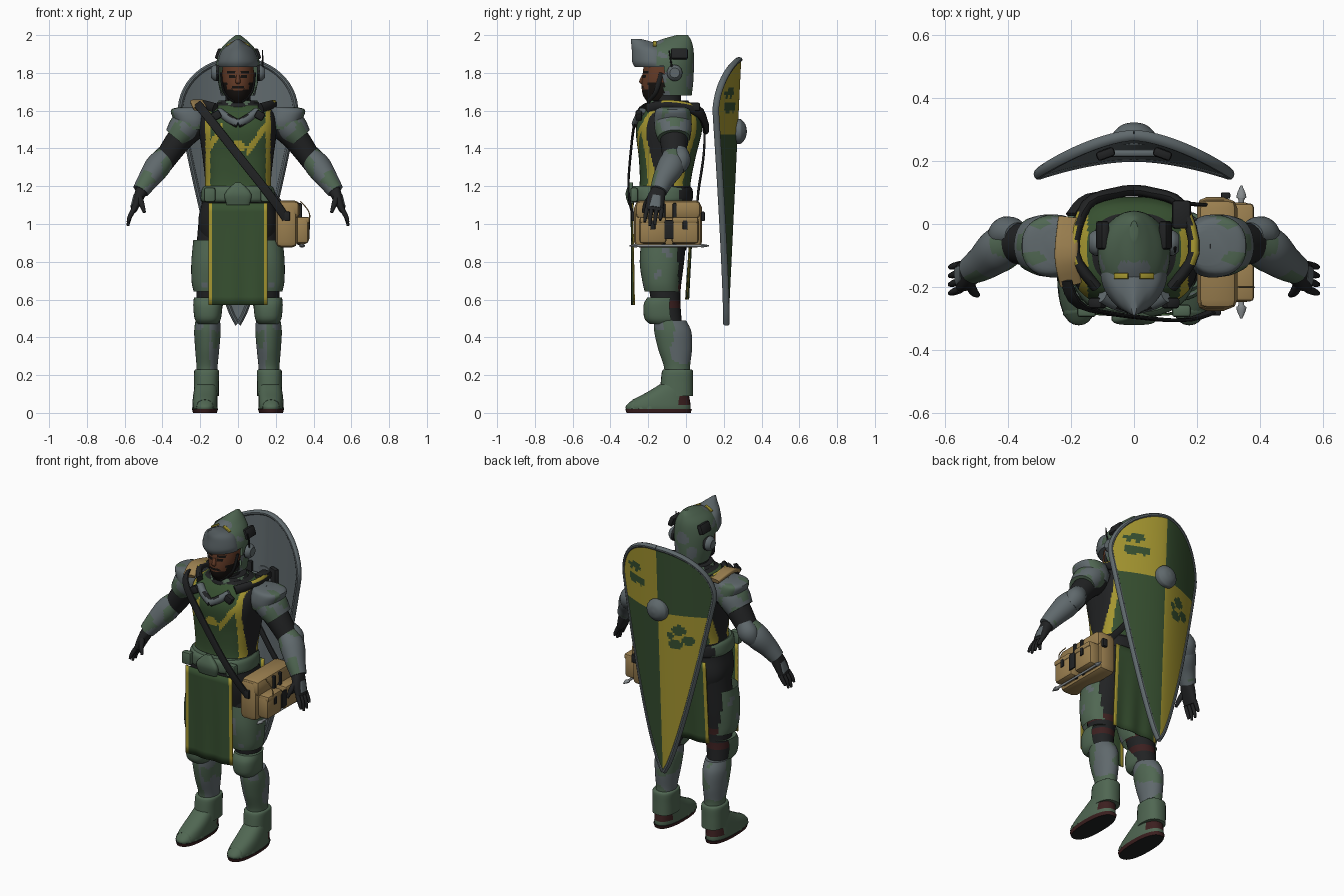
import bpy
import bmesh
import math
from mathutils import Vector, noise

if "Cube" in bpy.data.objects:
    bpy.data.objects.remove(bpy.data.objects["Cube"], do_unlink=True)

# Flat colours
COLOURS = {
    "armour_green": (.08, .135, .085), "steel_grey": (.115, .14, .15),
    "cloth_green": (.038, .08, .03), "cloth_yellow": (.38, .31, .03),
    "black_fabric": (.015, .016, .017), "tan_canvas": (.33, .215, .08),
    "skin": (.125, .043, .02), "dark_red": (.045, .014, .014),
    "beard_black": (.008, .006, .005), "light_steel": (.25, .27, .28)}
MATS = {}
for colour_name, rgb in COLOURS.items():
    m = bpy.data.materials.new(colour_name)
    m.use_nodes = True
    m.diffuse_color = (*rgb, 1)
    m.node_tree.nodes["Principled BSDF"].inputs["Base Color"].default_value = (*rgb, 1)
    MATS[colour_name] = m
CAMO = ["armour_green", "steel_grey"]


def make(name, bm, mats, rule=None, keep=None, angle=40):
    """Turn a bmesh into a shaded object, colouring faces by a rule."""
    bmesh.ops.recalc_face_normals(bm, faces=bm.faces)
    bm.normal_update()
    if keep:
        bad = [f for f in bm.faces if not keep(f.calc_center_median())]
        bmesh.ops.delete(bm, geom=bad, context="FACES")
    if rule:
        for f in bm.faces:
            f.material_index = rule(f.calc_center_median(), f.normal)
    me = bpy.data.meshes.new(name)
    bm.to_mesh(me)
    bm.free()
    for mat in ([mats] if isinstance(mats, str) else mats):
        me.materials.append(MATS[mat])
    me.shade_smooth()
    me.set_sharp_from_angle(angle=math.radians(angle))
    ob = bpy.data.objects.new(name, me)
    bpy.context.scene.collection.objects.link(ob)
    return ob


def smooth_path(rings, k):
    """Catmull-Rom interpolation through ring tuples."""
    out = []
    for i in range(len(rings) - 1):
        a, b = rings[max(i - 1, 0)], rings[i]
        c, d = rings[i + 1], rings[min(i + 2, len(rings) - 1)]
        for j in range(k):
            t = j / k
            out.append([.5 * (2 * q + (r - p) * t + (2 * p - 5 * q + 4 * r - s) * t * t
                        + (3 * q - p - 3 * r + s) * t ** 3) for p, q, r, s in zip(a, b, c, d)])
    return out + [list(rings[-1])]


def sweep(name, rings, mats, rule=None, keep=None, n=24, p=2, k=4, flat=False, ref=(0, 1, 0), both=False):
    """Loft superellipse rings (x, y, z, rx, ry), level or along the path."""
    for side, s in ((("left_", 1), ("right_", -1)) if both else (("", 1),)):
        path = smooth_path(rings, k)
        pts = [Vector((s * r[0], r[1], r[2])) for r in path]
        bm = bmesh.new()
        loops = []
        for i, r in enumerate(path):
            u, v = Vector((1, 0, 0)), Vector((0, 1, 0))
            if not flat:
                t = (pts[min(i + 1, len(pts) - 1)] - pts[max(i - 1, 0)]).normalized()
                u = t.cross(Vector(ref)).normalized()
                v = u.cross(t)
            loop = []
            for j in range(n):
                a = math.tau * j / n
                ca, sa = math.cos(a), math.sin(a)
                x = math.copysign(abs(ca) ** (2 / p), ca) * max(r[3], .002)
                y = math.copysign(abs(sa) ** (2 / p), sa) * max(r[4], .002)
                loop.append(bm.verts.new(pts[i] + u * x + v * y))
            loops.append(loop)
        for lo, hi in zip(loops, loops[1:]):
            for j in range(n):
                bm.faces.new((lo[j], lo[(j + 1) % n], hi[(j + 1) % n], hi[j]))
        bm.faces.new(loops[0])
        bm.faces.new(loops[-1])
        make(side + name, bm, mats, rule, keep)


def box(name, centre, size, mat, bevel=.01, rot=(0, 0, 0)):
    bm = bmesh.new()
    bmesh.ops.create_cube(bm, size=1)
    bmesh.ops.scale(bm, vec=size, verts=bm.verts)
    bmesh.ops.bevel(bm, geom=bm.edges, offset=bevel, segments=2, profile=.5, affect="EDGES")
    ob = make(name, bm, mat)
    ob.location, ob.rotation_euler = centre, rot


def sheet(name, rows, mats, rule=None, thick=0):
    """Grid surface from rows of points."""
    bm = bmesh.new()
    vs = [[bm.verts.new(q) for q in row] for row in rows]
    for a, b in zip(vs, vs[1:]):
        for j in range(len(a) - 1):
            bm.faces.new((a[j], b[j], b[j + 1], a[j + 1]))
    ob = make(name, bm, mats, rule)
    if thick:
        mod = ob.modifiers.new("thickness", "SOLIDIFY")
        mod.thickness, mod.offset = thick, 0


# Camouflage: mostly green or mostly grey
def blotch(c):
    return noise.noise(Vector((abs(c.x), c.y, c.z)) * 11)


def green_camo(c, n):
    return int(blotch(c) > .3)


def grey_camo(c, n):
    return int(blotch(c) < .18)


# Torso with painted surcoat
def surcoat(c, n):
    ax = abs(c.x)
    if ax > .172 or not 1.2 < c.z < 1.63:
        return 0
    inner = .045 if c.x > 0 else .08
    stripe = abs(c.z - 1.38 - (ax - .045) * 1.35) < .024
    if c.x < 0:
        stripe = abs(c.z - 1.41 - (.15 - ax) * 1.5) < .028
    patch = (c.x / .045) ** 2 + ((c.z - 1.41) / .025) ** 2 < 1
    return 2 if ax > .147 or (c.y < -.1 and ((stripe and ax > inner) or patch)) else 1


sweep("torso", [(0, -.11, .86, .17, .11), (0, -.11, 1, .21, .14), (0, -.12, 1.12, .19, .14),
                (0, -.11, 1.22, .175, .135), (0, -.1, 1.35, .187, .15), (0, -.09, 1.5, .205, .175),
                (0, -.08, 1.59, .19, .15), (0, -.08, 1.64, .11, .1)],
      ["black_fabric", "cloth_green", "cloth_yellow"], surcoat, n=128, p=2.7, k=12, flat=True)
sweep("belt", [(0, -.13, 1.115, .185, .15), (0, -.13, 1.13, .198, .165),
               (0, -.13, 1.18, .193, .165), (0, -.13, 1.2, .18, .15)],
      ["armour_green", "black_fabric"], lambda c, n: int(c.y > -.03), n=48, p=2.4, flat=True)
sweep("buckle", [(0, -.29, 1.1, .06, .015), (0, -.3, 1.16, .07, .02), (0, -.29, 1.22, .015, .01)],
      "armour_green", p=3, flat=True)
for s, side in ((1, "left"), (-1, "right")):
    box(f"{side}_belt_pouch", (s * .15, -.275, 1.155), (.06, .04, .075), "armour_green")

# Hanging cloth panels, front and back
for name, top, bottom, low, bend in (("front_skirt", -.29, -.285, .57, .3), ("back_skirt", .04, .01, .6, -.3)):
    rows = []
    for i in range(13):
        t = i / 12
        rows.append([(x / 102, top + (bottom - top) * t + bend * (x / 100) ** 2
                      + .004 * math.sin(x * .5) * t, 1.11 + (low - 1.11) * t) for x in range(-16, 17)])
    sheet(name, rows, ["cloth_green", "cloth_yellow"], lambda c, n: int(abs(c.x) > .135), .006)

# Legs
sweep("thigh_trouser", [(.11, -.1, 1, .1, .11), (.125, -.11, .8, .1, .1),
                        (.145, -.11, .62, .075, .08), (.16, -.09, .46, .06, .07)],
      ["black_fabric", "dark_red"], lambda c, n: int(.64 < c.z < .68 or .55 < c.z < .59), k=14, flat=True, both=True)
sweep("thigh_plate", [(.13, -.125, .93, .105, .11), (.13, -.13, .8, .117, .115),
                      (.14, -.13, .69, .105, .1), (.145, -.125, .63, .085, .09)],
      CAMO, green_camo, lambda c: (c.y < -.07 or (abs(c.x) > .18 and c.y < -.04)) and .64 < c.z < .92,
      n=40, k=6, p=2.3, flat=True, both=True)
sweep("knee_guard", [(.16, -.12, .61, .073, .085), (.16, -.13, .57, .077, .095),
                     (.16, -.125, .5, .07, .095), (.16, -.12, .47, .05, .07)],
      "armour_green", None, lambda c: c.y < -.09, n=32, p=2.4, flat=True, both=True)
sweep("shin_guard", [(.16, -.085, .49, .065, .085), (.162, -.07, .43, .07, .098),
                     (.163, -.058, .34, .064, .09), (.164, -.048, .25, .056, .07), (.166, -.045, .2, .055, .07)],
      CAMO, lambda c, n: green_camo(c, n) if n.y < -.3 and abs(c.x) > .15 else grey_camo(c, n),
      n=40, k=8, flat=True, both=True)
sweep("ankle_cuff", [(.167, -.05, .09, .066, .088), (.167, -.048, .16, .066, .086),
                     (.166, -.045, .22, .066, .082), (.166, -.045, .23, .055, .07)],
      "armour_green", p=2.5, flat=True, both=True)
sweep("boot", [(.175, -.145, .012, .064, .168), (.175, -.147, .035, .067, .172), (.174, -.13, .07, .066, .15),
               (.172, -.095, .11, .063, .11), (.17, -.06, .15, .058, .08)],
      ["armour_green", "dark_red"], lambda c, n: int(c.y > -.04 and .045 < c.z < .09),
      n=32, p=2.4, flat=True, both=True)
sweep("boot_sole", [(.175, -.145, 0, .063, .17), (.175, -.145, .02, .069, .176)],
      ["black_fabric", "dark_red"], lambda c, n: int(abs(n.z) < .7), n=32, p=2.4, flat=True, both=True)
for i, (y, h, w) in enumerate(((-.275, .05, .046), (-.235, .068, .057), (-.19, .084, .063))):
    arch = [(.175 - w * math.cos(a * math.pi / 6), y + .01 * math.sin(a * math.pi / 6),
             .02 + h * math.sin(a * math.pi / 6) ** .7, .005, .018) for a in range(7)]
    sweep(f"boot_band_{i}", arch, "armour_green", n=8, k=2, both=True)

# Arms
sweep("upper_arm", [(.19, -.07, 1.56, .08, .085), (.3, -.065, 1.46, .07, .075),
                    (.4, -.06, 1.32, .056, .06)], "black_fabric", both=True)
sweep("shoulder_cap", [(.23, -.07, 1.62, .06, .06), (.262, -.07, 1.605, .092, .09),
                       (.25, -.07, 1.55, .09, .1), (.245, -.07, 1.5, .075, .09)],
      CAMO, grey_camo, n=32, k=5, p=2.3, flat=True, both=True)
sweep("shoulder_guard", [(.24, -.07, 1.555, .085, .098), (.285, -.068, 1.505, .086, .098),
                         (.325, -.065, 1.455, .07, .085)], CAMO, lambda c, n: int(blotch(c) > .05),
      n=32, k=5, both=True)
sweep("elbow_pad", [(.37, -.035, 1.39, .045, .04), (.4, -.03, 1.34, .06, .055), (.425, -.05, 1.295, .045, .045)],
      "steel_grey", both=True)
sweep("forearm_guard", [(.375, -.06, 1.365, .055, .06), (.425, -.08, 1.305, .068, .072),
                        (.475, -.12, 1.235, .056, .058), (.515, -.145, 1.175, .045, .046)],
      CAMO, grey_camo, n=32, k=6, both=True)
sweep("palm", [(.505, -.14, 1.19, .034, .036), (.53, -.16, 1.13, .026, .048), (.553, -.17, 1.07, .016, .046)],
      "black_fabric", p=2.6, both=True)
sweep("hand_plate", [(.54, -.155, 1.15, .014, .024), (.56, -.165, 1.09, .01, .03)],
      "steel_grey", p=3, both=True)
for i, tip in enumerate((1.01, .99, .995, 1.02)):
    y = -.207 + .026 * i
    sweep(f"finger_{i}", [(.55, y, 1.08, .013, .012), (.572, y * 1.04, 1.04, .012, .011),
                          (.583, y * 1.06, tip, .007, .007)], "black_fabric", n=10, both=True)
sweep("thumb", [(.52, -.19, 1.14, .016, .016), (.508, -.215, 1.1, .014, .014),
                (.495, -.225, 1.06, .008, .008)], "black_fabric", n=10, both=True)


# Head and face
def face(c, n):
    ax = abs(c.x)
    mouth = ax < .024 and 1.706 < c.z < 1.718
    brow = .012 < ax < .06 and 1.795 < c.z < 1.812
    eye = .018 < ax < .048 and 1.775 < c.z < 1.788
    moustache = ax < .035 and 1.718 < c.z < 1.728
    return int(brow or eye or moustache or (not mouth and (c.z < 1.712 or (ax > .058 and c.z < 1.75))))


sweep("head", [(0, -.14, 1.64, .045, .06), (0, -.137, 1.68, .064, .09), (0, -.133, 1.73, .078, .102),
               (0, -.13, 1.79, .084, .1), (0, -.12, 1.87, .08, .1)],
      ["skin", "beard_black"], face, n=72, k=12, flat=True)
sweep("nose", [(0, -.225, 1.79, .008, .008), (0, -.234, 1.755, .013, .014), (0, -.228, 1.742, .01, .01)],
      "skin", n=12, flat=True)
sweep("neck", [(0, -.09, 1.56, .1, .09), (0, -.1, 1.64, .07, .075), (0, -.1, 1.7, .068, .075)],
      "black_fabric", flat=True)

# Helmet, raised visor and ear cups
sweep("helmet", [(0, -.07, 1.68, .09, .1), (0, -.088, 1.76, .107, .127), (0, -.1, 1.85, .114, .142),
                 (0, -.09, 1.92, .094, .13), (0, -.06, 1.97, .05, .088), (0, -.02, 2, .012, .03)],
      CAMO, green_camo, lambda c: c.z > 1.84 or c.y > -.12,
      n=48, k=8, flat=True)
sweep("visor", [(0, -.15, 1.83, .1, .12), (0, -.165, 1.86, .105, .12), (0, -.175, 1.92, .085, .112),
                (0, -.22, 1.955, .04, .07), (0, -.265, 1.98, .008, .025)],
      "steel_grey", n=40, p=1.7, k=6, flat=True)
for s, side in ((1, "left"), (-1, "right")):
    box(f"{side}_helmet_mark", (s * .04, -.165, 1.955), (.05, .018, .009), "cloth_yellow", .002, (0, s * .5, 0))
    box(f"{side}_helmet_mount", (s * .1, -.035, 1.9), (.03, .09, .06), "black_fabric", .01, (0, -s * .35, 0))
    sweep(f"{side}_cheek_strap", [(s * .09, -.13, 1.8, .006, .012), (s * .075, -.16, 1.7, .006, .012),
                                  (s * .02, -.2, 1.645, .006, .01)], "black_fabric", n=8)
sweep("ear_cup", [(.1, -.06, 1.8, .042, .04), (.125, -.06, 1.8, .042, .04), (.143, -.06, 1.8, .026, .026)],
      ["black_fabric", "steel_grey"], lambda c, n: int(abs(c.x) > .12), k=3, both=True)
sweep("antenna", [(.13, -.07, 1.8, .006, .006), (.13, -.09, 1.92, .003, .003)], "black_fabric", n=8)

# Collar, harness and radio
sweep("collar", [(0, -.08, 1.58, .14, .125), (0, -.085, 1.62, .125, .12), (0, -.09, 1.655, .1, .1)],
      ["black_fabric", "armour_green"], lambda c, n: int(blotch(c) > .15), n=40, flat=True)
sweep("harness_strap", [(.12, -.2, 1.61, .018, .03), (.19, -.09, 1.635, .018, .022), (.15, .06, 1.6, .018, .03),
                        (.05, .1, 1.53, .018, .03), (0, .105, 1.5, .018, .03)],
      ["black_fabric", "cloth_yellow"], lambda c, n: int(n.z > .5 and abs(c.x) > .182 and c.y > -.14),
      n=12, ref=(0, 0, 1), both=True)
sweep("neck_drape", [(.1, -.225, 1.6, .018, .025), (.06, -.25, 1.565, .022, .022), (0, -.27, 1.53, .022, .018)],
      ["steel_grey", "black_fabric"], lambda c, n: int(blotch(c) > 0), both=True)
for s, side in ((1, "left"), (-1, "right")):
    box(f"{side}_chest_module", (s * .115, -.25, 1.575), (.05, .035, .045), "black_fabric", .01, (0, s * .5, 0))
box("shoulder_radio", (.15, .03, 1.62), (.06, .09, .045), "black_fabric")

# Carrying strap over the right shoulder
sweep("strap_front", [(-.215, -.18, 1.635, .023, .006), (-.165, -.262, 1.575, .023, .006),
                      (.035, -.298, 1.32, .023, .006), (.17, -.303, 1.15, .023, .006),
                      (.255, -.275, 1.03, .023, .006)], "black_fabric", n=12, p=4)
sweep("strap_back", [(-.2, .03, 1.62, .018, .006), (-.14, .09, 1.54, .018, .006), (0, .095, 1.38, .018, .006),
                     (.17, .065, 1.17, .018, .006), (.25, .06, 1.07, .018, .006)], "black_fabric", n=12, p=4)
sweep("shoulder_pad", [(-.2, -.19, 1.61, .035, .012), (-.215, -.1, 1.645, .037, .014), (-.205, .02, 1.625, .035, .012)],
      "tan_canvas", p=4, ref=(0, 0, 1))

# Satchel
box("satchel_body", (.257, -.095, .995), (.115, .36, .24), "tan_canvas", .03)
box("satchel_flap", (.265, -.095, 1.075), (.125, .35, .1), "tan_canvas", .03)
for i, y in enumerate((-.175, -.005)):
    box(f"satchel_pocket_{i}", (.335, y, .965), (.08, .145, .14), "tan_canvas", .02)
    box(f"pocket_flap_{i}", (.34, y, 1.02), (.08, .14, .035), "tan_canvas", .012)
    box(f"satchel_buckle_{i}", (.26 + .03 * i, -.28 + .37 * i, 1.04), (.03, .02, .05), "black_fabric", .005)
    box(f"pocket_clip_{i}", (.376, y, .995), (.009, .025, .05), "black_fabric", .003)
    box(f"satchel_strap_{i}", (.325, -.12 + .06 * i, 1), (.025, .022, .22), "black_fabric", .005)
box("satchel_lash", (.375, -.09, .97), (.009, .05, .1), "black_fabric", .003)
sweep("spear_rod", [(.34, -.3, .885, .003, .003), (.34, -.265, .885, .016, .01), (.34, -.23, .885, .007, .007),
                    (.34, .05, .885, .007, .007), (.34, .085, .885, .016, .01), (.34, .122, .885, .003, .003)],
      "light_steel", n=10, ref=(0, 0, 1))
sweep("satchel_cord", [(.33 + .05 * math.sin(a * .5), -.2, 1.12 - .025 * a, .003, .003) for a in range(7)],
      "tan_canvas", n=8)


# Curved kite shield
def half_width(z):
    if z > 1.6:
        return .305 * math.sqrt(max(0, 1 - ((z - 1.6) / .27) ** 2))
    return .305 * (max(0, z - .47) / 1.13) ** .75


def shield_point(x, z, back=0):
    return Vector((x, .225 + (z - .47) * .048 - .7 * abs(x) ** 1.55 - back, z))


BLOTS = ((.17, 1.7, .03), (.2, 1.62, .032), (.13, 1.62, .028), (.22, 1.69, .02),
         (-.12, 1.38, .032), (-.17, 1.32, .028), (-.1, 1.29, .03), (-.07, 1.34, .018))


def quarters(c, n):
    if any(math.hypot((c.x - x) * .8, c.z - z) < r for x, z, r in BLOTS):
        return 0
    return int((c.x > 0) == (c.z > 1.48))


heights = [1.6 + .268 * math.cos(i * math.pi / 40) for i in range(20)]
heights += [1.6 - 1.127 * i / 80 for i in range(81)]
for name, back, mats, rule in (("shield_face", 0, ["cloth_green", "cloth_yellow"], quarters),
                               ("shield_lining", .022, "steel_grey", None)):
    sheet(name, [[shield_point(half_width(z) * j / 24, z, back) for j in range(-24, 25)] for z in heights], mats, rule)
for s, side in ((1, "left"), (-1, "right")):
    rim = [(*shield_point(s * half_width(z), z, .011), .014, .018) for z in [1.87] + heights[1::3] + [.475]]
    sweep(f"{side}_shield_rim", rim, "steel_grey", n=10, k=2)
    box(f"{side}_shield_bracket", (s * .09, .222, 1.5), (.06, .03, .16), "black_fabric", .01, (0, 0, -s * .35))
box("shield_grip", (0, .225, 1.5), (.2, .025, .04), "steel_grey")
sweep("shield_boss", [(0, .25, 1.49, .066, .066), (0, .285, 1.49, .066, .066), (0, .298, 1.49, .058, .058),
                      (0, .315, 1.49, .036, .036), (0, .322, 1.49, .006, .006)], "steel_grey", ref=(0, 0, 1))
